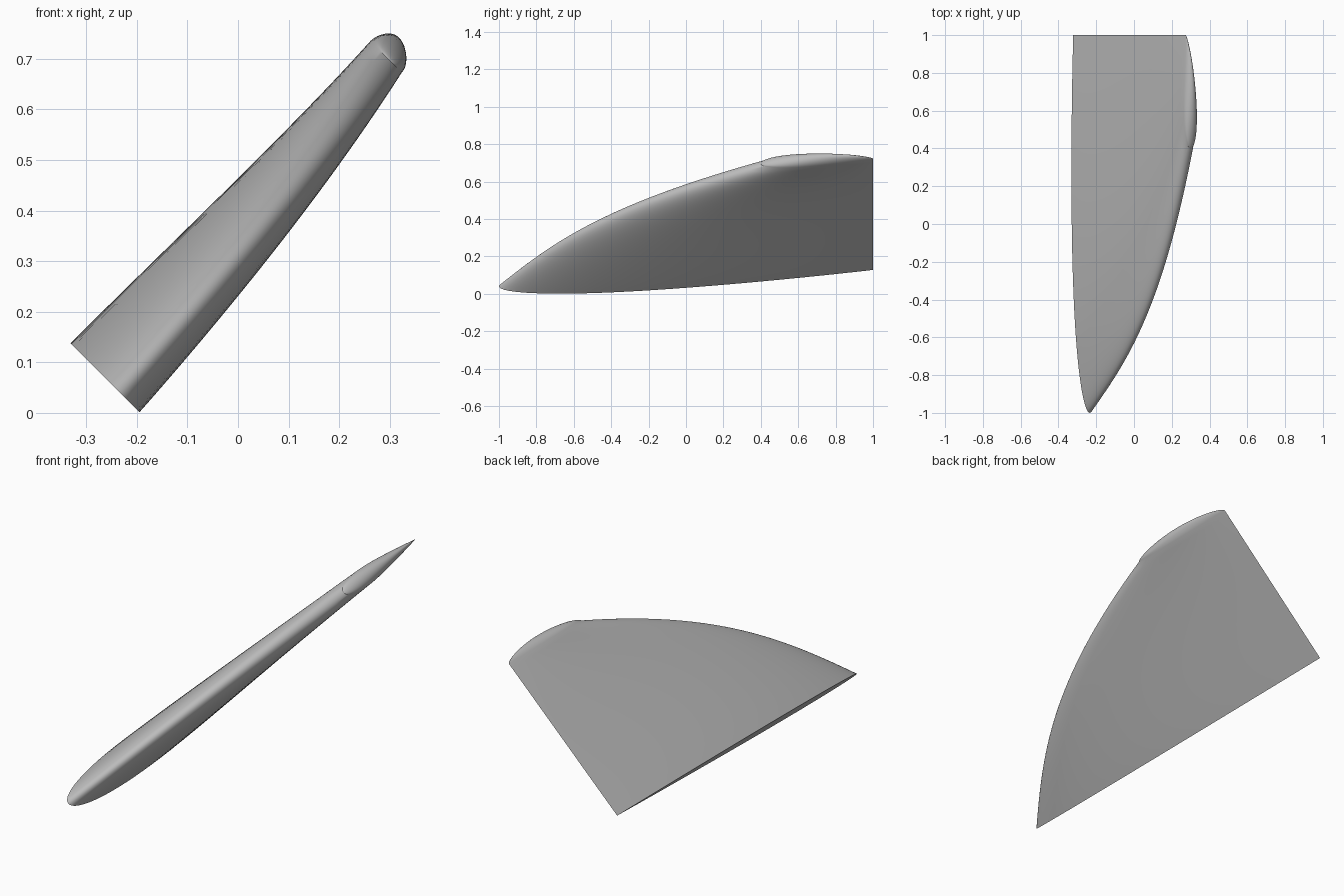
import bpy, bmesh, math
from mathutils import Vector

if "Cube" in bpy.data.objects:
    bpy.data.objects.remove(bpy.data.objects["Cube"], do_unlink=True)

grey = bpy.data.materials.new("plain grey")
grey.use_nodes = True
colour = (0.5, 0.5, 0.5, 1)
grey.diffuse_color = colour
grey.node_tree.nodes["Principled BSDF"].inputs["Base Color"].default_value = colour

# The fin leans at 45 degrees: span goes up and left, thickness across it
S = math.sqrt(0.5)
SPAN = Vector((S, 0, S))
ACROSS = Vector((S, 0, -S))
ROOT, TIP = -0.137, 0.705
CHORD_STEPS, SPAN_STEPS, CAP_STEPS = 40, 32, 8


def foil(x):
    """Half thickness of a symmetric foil, peaking at 1."""
    return 10 * (0.2969 * math.sqrt(x) - 0.126 * x - 0.3516 * x**2
                 + 0.2843 * x**3 - 0.1036 * x**4)


def section(w, cap=0.0):
    """Closed ring of points at span fraction w; cap is the tip rounding angle."""
    lead = -1 + 1.4 * (0.57 * w + 0.43 * w**3)
    half = (0.083 - 0.037 * w**1.5) * math.cos(cap)
    ring = []
    n = CHORD_STEPS
    for i in range(2 * n):
        x = (1 - math.cos(math.pi * i / n)) / 2
        side = 1 if i <= n else -1
        y = lead + (1 - lead) * x
        bulge = 0.045 * max(0, 4 * x * (1 - x))**0.7
        u = ROOT + (TIP - ROOT) * w + bulge * math.sin(cap)
        t = -0.256 - 0.062 * y + side * half * foil(x) * (1 - 0.3 * w * x)
        if i == n:
            t = -0.256 - 0.062 * y
        ring.append(SPAN * u + ACROSS * t + Vector((0, y, 0)))
    return ring


# Fin: lofted sections, rounded tip, flat root
rings = [section(k / SPAN_STEPS) for k in range(SPAN_STEPS + 1)]
rings += [section(1, math.pi / 2 * k / CAP_STEPS) for k in range(1, CAP_STEPS + 1)]
bm = bmesh.new()
loops = [[bm.verts.new(p) for p in ring] for ring in rings]
for a, b in zip(loops, loops[1:]):
    for i in range(len(a)):
        j = (i + 1) % len(a)
        bm.faces.new((a[i], a[j], b[j], b[i]))
bm.faces.new(loops[0])
bmesh.ops.remove_doubles(bm, verts=bm.verts, dist=0.0001)
bmesh.ops.recalc_face_normals(bm, faces=bm.faces)
mesh = bpy.data.meshes.new("fin")
bm.to_mesh(mesh)
bm.free()
mesh.materials.append(grey)
fin = bpy.data.objects.new("fin", mesh)
bpy.context.collection.objects.link(fin)
bpy.context.view_layer.objects.active = fin
fin.select_set(True)
bpy.ops.object.shade_smooth_by_angle(angle=math.radians(40))
